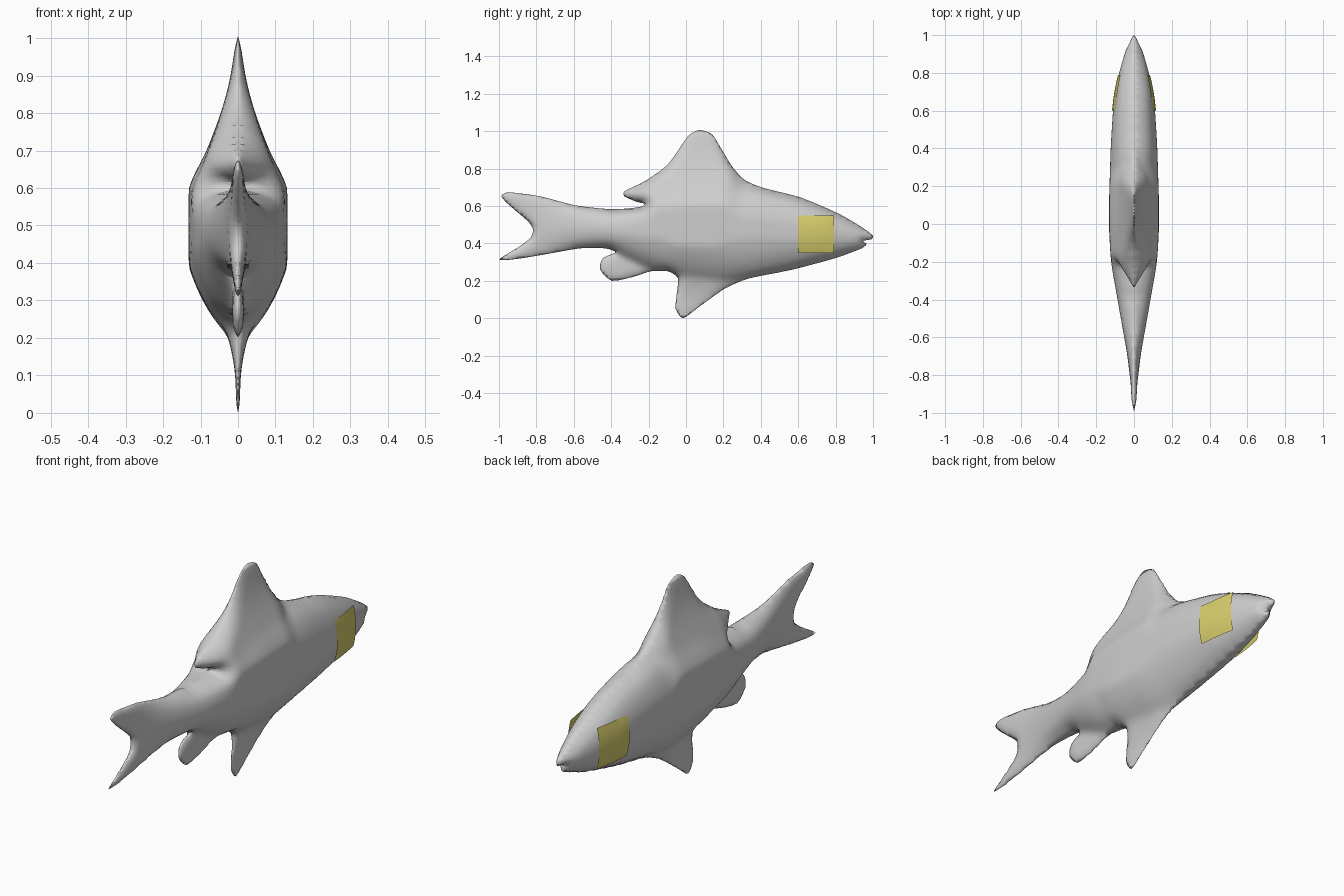
import bpy, bmesh, math
from mathutils import Vector

if "Cube" in bpy.data.objects:
    bpy.data.objects.remove(bpy.data.objects["Cube"])

# Side outline (y, z), clockwise from the snout
OUTLINE = [
    (1.0, .44), (.957, .476), (.823, .556), (.61, .647), (.42, .695), (.315, .738),
    (.246, .813), (.19, .904), (.139, .984), (.07, 1.007), (.01, .973), (-.096, .823),
    (-.22, .733), (-.33, .679), (-.33, .652), (-.262, .622), (-.222, .612),
    (-.235, .598), (-.3, .588), (-.406, .583), (-.594, .604), (-.78, .652),
    (-.952, .674), (-.988, .652), (-.94, .6), (-.845, .519), (-.818, .476),
    (-.829, .433), (-.888, .385), (-1, .314), (-.914, .316), (-.78, .337),
    (-.567, .374), (-.433, .374), (-.375, .353), (-.444, .322), (-.46, .262),
    (-.396, .2), (-.27, .225), (-.19, .251), (-.096, .251), (-.043, .214),
    (-.05, .128), (-.055, .05), (-.016, 0), (.059, .053), (.209, .16),
    (.34, .214), (.556, .257), (.797, .321), (.94, .374), (.966, .397), (.943, .413),
    (.99, .422)]

# Trunk stations: y, half width, top, bottom
TRUNK = [
    (-1, .004, .75, .25), (-.85, .018, .69, .30), (-.7, .034, .63, .35),
    (-.6, .052, .61, .365), (-.4, .088, .59, .36), (-.2, .126, .66, .26),
    (0, .136, .71, .21), (.2, .133, .72, .19), (.4, .127, .705, .22),
    (.6, .114, .654, .26), (.7, .102, .615, .285), (.8, .08, .57, .318),
    (.95, .036, .485, .37), (1, .018, .46, .37)]


def material(name, rgb):
    m = bpy.data.materials.new(name)
    m.diffuse_color = (*rgb, 1)
    m.use_nodes = True
    m.node_tree.nodes["Principled BSDF"].inputs["Base Color"].default_value = m.diffuse_color
    return m


def spline(points, steps):
    """Closed, fairly tight curve through the points."""
    out, n = [], len(points)
    for i in range(n):
        a, b, c, d = (Vector(points[(i + k) % n]) for k in (-1, 0, 1, 2))
        span = (c - b).length
        m0, m1 = (c - a) * .36, (d - b) * .36
        m0 *= min(1, .75 * span / max(m0.length, 1e-6))
        m1 *= min(1, .75 * span / max(m1.length, 1e-6))
        for k in range(steps):
            t = k / steps
            out.append(b * (2*t**3 - 3*t*t + 1) + m0 * (t**3 - 2*t*t + t)
                       + c * (3*t*t - 2*t**3) + m1 * (t**3 - t*t))
    return out


def linear(y):
    y = max(-1, min(1, y))
    for a, b in zip(TRUNK, TRUNK[1:]):
        if y <= b[0]:
            t = (y - a[0]) / (b[0] - a[0])
            return [p + (q - p) * t for p, q in zip(a[1:], b[1:])]
    return list(TRUNK[-1][1:])


def station(y):
    """Trunk size at y, softened between stations."""
    rows = [linear(y + o) for o in (-.05, -.025, 0, .025, .05)]
    return [sum(c) / 5 for c in zip(*rows)]


def fade(v, lo, hi):
    t = max(0, min(1, (v - lo) / (hi - lo)))
    return t * t * (3 - 2 * t)


rim = spline(OUTLINE, 3)
SEGMENTS = [(p, rim[(i + 1) % len(rim)] - p) for i, p in enumerate(rim)]


def rim_distance(y, z):
    q, best = Vector((y, z)), 9
    for p, d in SEGMENTS:
        r = q - p
        t = max(0, min(1, r.dot(d) / d.length_squared))
        best = min(best, (r - d * t).length_squared)
    return math.sqrt(best)


def rounding(d, r):
    return math.sqrt(max(0, 1 - (1 - min(d / r, 1)) ** 2))


def half_width(y, z):
    """Half thickness: oval trunk blended into thin tapering fins."""
    d = rim_distance(y, z)
    w, top, bottom = station(y)
    mid = (top + bottom) / 2 + .025 * fade(y, -.4, -.1) * (1 - fade(y, .3, .7))
    s = (z - mid) / (top - mid if z > mid else mid - bottom)
    power = .55 if z > mid else .72
    trunk = w * max(0, 1 - s * s) ** power * rounding(d, .035)
    # dorsal fin above and belly fin below, blended across mid height
    up = fade(z, .4, .6)
    dorsal = fade(y, -.42, -.15) * (1 - fade(y, .2, .42))
    belly = fade(y, -.25, -.05) * (1 - fade(y, .15, .4))
    sigma = .29 if z > .5 else .235
    bell = math.exp(-((z - .5) / sigma) ** 2)
    fin = w * bell * (dorsal * up + belly * (1 - up)) * rounding(d, .06)
    tip = .006 + .009 * fade(z, .14, .24) * (1 - fade(z, .7, .85))
    edge = min(tip, w + .004) * rounding(d, .05)
    # smooth union that keeps the full width unchanged
    total = (trunk ** 6 + fin ** 6 + edge ** 6) ** (1 / 6)
    return min(total, w * .93 + .005 + .07 * max(0, total - w * .93)) if total > w * .93 + .005 else total


def add_object(name, bm, mat, angle):
    me = bpy.data.meshes.new(name)
    bm.to_mesh(me)
    bm.free()
    me.materials.append(mat)
    ob = bpy.data.objects.new(name, me)
    bpy.context.collection.objects.link(ob)
    mirror = ob.modifiers.new("mirror", 'MIRROR')
    mirror.merge_threshold = .0005
    bpy.ops.object.select_all(action='DESELECT')
    ob.select_set(True)
    bpy.context.view_layer.objects.active = ob
    bpy.ops.object.shade_smooth_by_angle(angle=math.radians(angle))
    return ob


grey = material("body grey", (.62, .62, .62))
yellow = material("cheek yellow", (.69, .62, .15))

# Fish body with fins: slice the flat outline into a grid, then inflate it
bm = bmesh.new()
bm.faces.new([bm.verts.new((0, p.x, p.y)) for p in rim])
PITCH = 1 / 60
for axis, lo, hi in ((1, -1, 1), (2, 0, 1)):
    normal = Vector((0, axis == 1, axis == 2))
    for i in range(1, round((hi - lo) / PITCH)):
        bmesh.ops.bisect_plane(bm, geom=bm.verts[:] + bm.edges[:] + bm.faces[:],
                               plane_co=normal * (lo + i * PITCH + .0007),
                               plane_no=normal, dist=1e-5)
inner = [v for v in bm.verts if not v.is_boundary]
for v in inner:
    v.co.x = half_width(v.co.y, v.co.z)
for _ in range(2):
    bmesh.ops.smooth_vert(bm, verts=inner, factor=.4, use_axis_x=True)
bm.normal_update()
for f in bm.faces:
    if f.normal.x < 0:
        f.normal_flip()
add_object("fish_body", bm, grey, 80)

# Square cheek plates, gently bowed, standing just off the sides of the head
bm = bmesh.new()
N = 10
grid = []
for i in range(N + 1):
    y = .6 + .19 * i / N
    w = station(y)[0]
    grid.append([])
    for j in range(N + 1):
        t = 2 * j / N - 1
        x = max(w * (1 - .16 * t * t), half_width(y, .45 + .1 * t)) + .003
        grid[i].append(bm.verts.new((x, y, .45 + .1 * t)))
for i in range(N):
    for j in range(N):
        bm.faces.new((grid[i][j], grid[i + 1][j], grid[i + 1][j + 1], grid[i][j + 1]))
add_object("cheek_plate", bm, yellow, 60)
